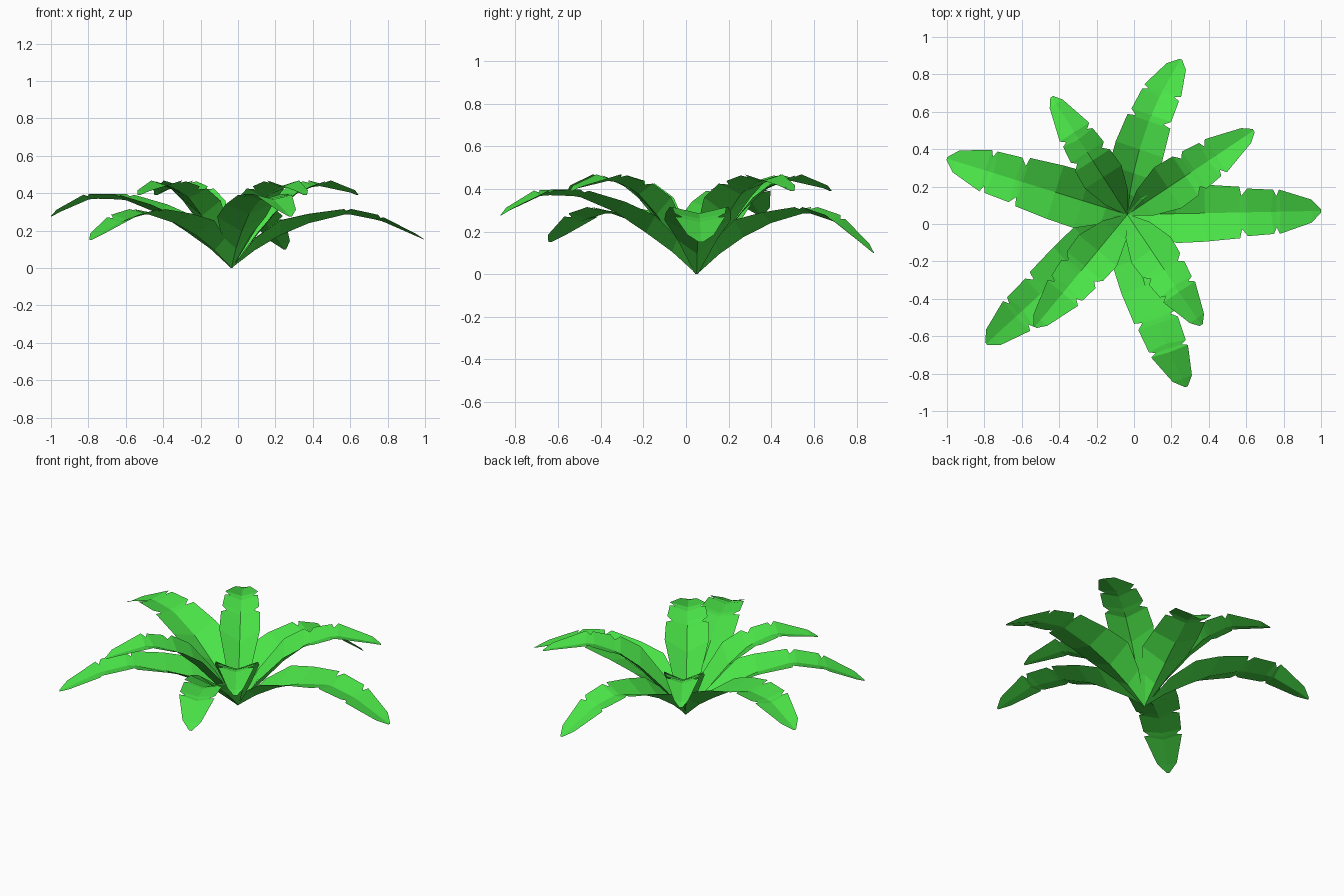
import bpy
from mathutils import Vector

if "Cube" in bpy.data.objects:
    bpy.data.objects.remove(bpy.data.objects["Cube"])

green = bpy.data.materials.new("leaf_green")
green.diffuse_color = (0.07, 0.78, 0.065, 1)
green.use_nodes = True
green.node_tree.nodes["Principled BSDF"].inputs["Base Color"].default_value = green.diffuse_color

ROOT = Vector((-0.035, 0.05))

# outline rows: (fraction along leaf, relative half width, edge lift, edge slide)
LONG = [(0, .04, 0, 0), (.12, .62, .065, 0), (.25, 1.06, .08, 0), (.40, 1.03, .05, 0),
        (.58, .93, .03, 0), (.60, .60, .02, -.01), (.62, .86, .03, 0),
        (.74, .80, .025, .015), (.77, .56, .015, 0), (.79, .80, .025, -.005),
        (.95, .42, .012, 0), (1, .06, 0, 0)]
SHORT = [(0, .04, 0, 0), (.14, .65, .065, 0), (.32, 1.05, .08, 0), (.46, 1, .05, 0),
         (.50, .72, .03, 0), (.53, .95, .035, 0), (.64, .85, .03, .015),
         (.67, .6, .02, 0), (.70, .85, .03, 0), (.94, .38, .012, 0),
         (1, .08, 0, 0)]

# midrib heights: (fraction along leaf, height)
LOW = [(0, 0), (.12, .095), (.25, .175), (.40, .24), (.57, .285), (.64, .285),
       (.78, .25), (1, .15)]
LOW_BENT = LOW[:-2] + [(.78, .24), (1, .10)]
MID = [(0, 0), (.12, .105), (.25, .195), (.40, .29), (.57, .36), (.68, .375),
       (.82, .365), (1, .275)]
HIGH = [(0, 0), (.14, .125), (.32, .28), (.46, .375), (.60, .43), (.72, .44),
        (.85, .425), (1, .39)]


def height(curve, u):
    for (u0, z0), (u1, z1) in zip(curve, curve[1:]):
        if u <= u1:
            return z0 + (z1 - z0) * max(0, u - u0) / (u1 - u0)
    return curve[-1][1]


def leaf(name, tip, rows, curve, half, bend=0):
    """Folded sheet of two facet strips running from the root to the tip."""
    span = Vector(tip) - ROOT
    side = Vector((-span.y, span.x)).normalized()

    def point(u, offset, z):
        p = ROOT + span * u + side * (offset + bend * 4 * u * (1 - u))
        return (p.x, p.y, z)

    verts, faces = [], []
    for u, w, lift, slide in rows:
        z = height(curve, u)
        verts += [point(u + slide, half * w, z + lift), point(u, 0, z),
                  point(u + slide, -half * w, z + lift)]
    for i in range(len(rows) - 1):
        a, b = 3 * i, 3 * i + 3
        faces += [(a, a + 1, b + 1, b), (a + 1, a + 2, b + 2, b + 1)]
    mesh = bpy.data.meshes.new(name)
    mesh.from_pydata(verts, [], faces)
    mesh.materials.append(green)
    bpy.context.collection.objects.link(bpy.data.objects.new(name, mesh))


# long drooping leaves
leaf("leaf_right", (1.0, .07), LONG, LOW, .148)
leaf("leaf_back", (.25, .88), LONG, LOW_BENT, .13, .055)
leaf("leaf_front_left", (-.79, -.64), LONG, LOW, .135)
leaf("leaf_left", (-1.0, .35), LONG, MID, .145)
leaf("leaf_front", (.28, -.87), LONG, MID, .13, -.035)

# short upper leaves
leaf("upper_leaf_back_right", (.64, .50), SHORT, HIGH, .125)
leaf("upper_leaf_back_left", (-.44, .68), SHORT, HIGH, .11)
leaf("upper_leaf_front_left", (-.53, -.55), SHORT, HIGH, .125)
leaf("upper_leaf_front_right", (.36, -.54), SHORT, HIGH, .12)
